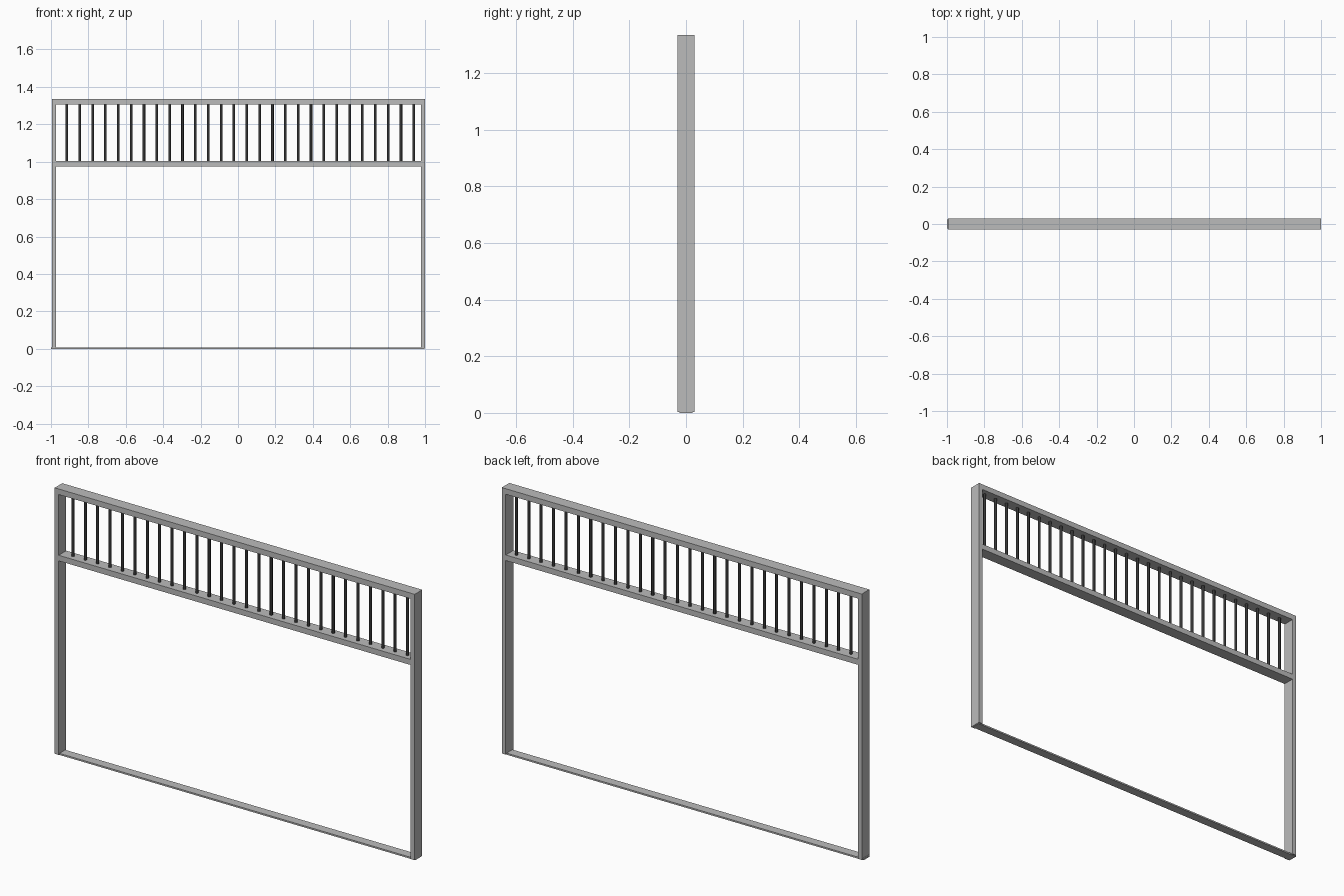
import bpy

cube = bpy.data.objects.get("Cube")
if cube:
    bpy.data.objects.remove(cube, do_unlink=True)


def material(name, grey):
    m = bpy.data.materials.new(name)
    m.use_nodes = True
    colour = (grey, grey, grey, 1)
    m.diffuse_color = colour
    m.node_tree.nodes["Principled BSDF"].inputs["Base Color"].default_value = colour
    return m


frame_grey = material("frame grey", 0.50)
bar_black = material("bar charcoal", 0.035)


def box(name, x, y, z, mat):
    """Box spanning the (low, high) pairs on each axis."""
    bpy.ops.mesh.primitive_cube_add(size=1, location=[sum(p) / 2 for p in (x, y, z)])
    ob = bpy.context.object
    ob.name = name
    ob.scale = [p[1] - p[0] for p in (x, y, z)]
    bpy.ops.object.transform_apply(location=False, rotation=False, scale=True)
    ob.data.materials.append(mat)
    return ob


# Outer frame
LEFT, RIGHT, WALL = 1.0, -0.995, 0.022
DEPTH = (-0.03, 0.03)
TOP, RAIL_UNDER = 1.335, 1.307
MID = (0.975, 1.003)
inner = (RIGHT + WALL, LEFT - WALL)

box("right_post", (RIGHT, inner[0]), DEPTH, (0.003, RAIL_UNDER), frame_grey)
box("left_post", (inner[1], LEFT), DEPTH, (0.003, RAIL_UNDER), frame_grey)
box("top_rail", (RIGHT, LEFT), DEPTH, (RAIL_UNDER, TOP), frame_grey)
box("middle_rail", inner, DEPTH, MID, frame_grey)

# Thin threshold strip joining the feet
box("threshold", (-1.0, 0.998), (-0.023, 0.023), (0, 0.008), frame_grey)

# Row of round bars between the two rails
COUNT, FIRST, LAST = 28, -0.915, 0.940
for i in range(COUNT):
    x = FIRST + (LAST - FIRST) * i / (COUNT - 1)
    bpy.ops.mesh.primitive_cylinder_add(
        vertices=16, radius=0.007, depth=RAIL_UNDER - MID[1],
        location=(x, 0, (RAIL_UNDER + MID[1]) / 2))
    bar = bpy.context.object
    bar.name = f"bar_{i + 1}"
    bar.data.materials.append(bar_black)
    bpy.ops.object.shade_smooth_by_angle()
